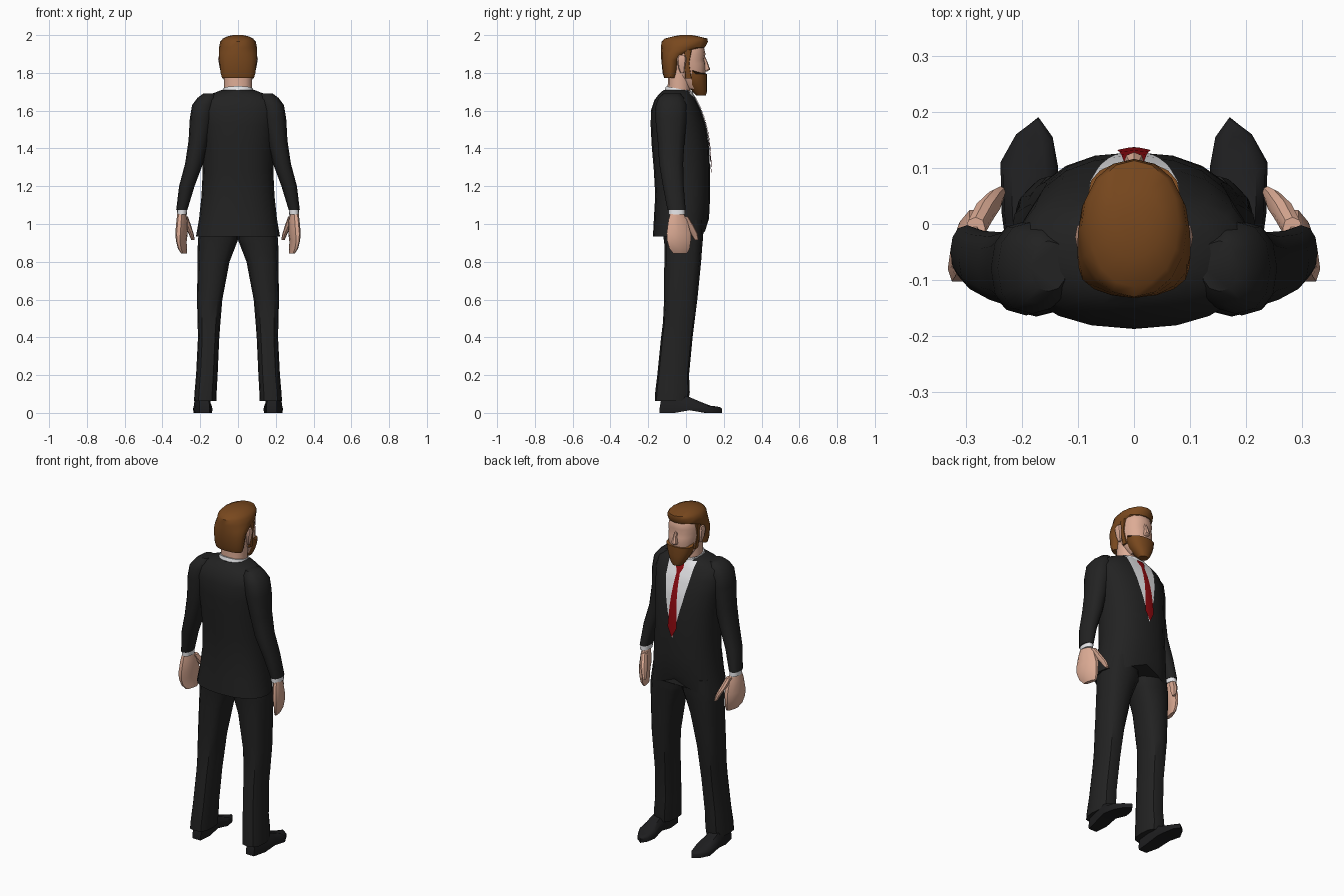
import bpy, bmesh, math
from mathutils import Vector
from mathutils.bvhtree import BVHTree


def mat(name, col):
    m = bpy.data.materials.new(name)
    m.diffuse_color = (*col, 1)
    return m


SUIT = mat("charcoal_cloth", (0.016, 0.016, 0.016))
SHOE = mat("black_leather", (0.013, 0.013, 0.014))
SKIN = mat("skin", (0.72, 0.41, 0.30))
HAIR = mat("ginger_hair", (0.19, 0.065, 0.013))
WHITE = mat("white_cotton", (0.80, 0.80, 0.82))
RED = mat("red_silk", (0.27, 0.003, 0.005))


def finish(name, bm, material, angle=40, recalc=True):
    if recalc:
        bmesh.ops.recalc_face_normals(bm, faces=bm.faces)
    me = bpy.data.meshes.new(name)
    bm.to_mesh(me)
    bm.free()
    ob = bpy.data.objects.new(name, me)
    bpy.context.collection.objects.link(ob)
    me.materials.append(material)
    bpy.ops.object.select_all(action='DESELECT')
    ob.select_set(True)
    bpy.context.view_layer.objects.active = ob
    bpy.ops.object.shade_smooth_by_angle(angle=math.radians(angle))
    return ob


def skin_rings(bm, rings):
    for a, b in zip(rings, rings[1:]):
        for i in range(len(a)):
            j = (i + 1) % len(a)
            bm.faces.new((a[i], a[j], b[j], b[i]))
    bm.faces.new(rings[0][::-1])
    bm.faces.new(rings[-1])


def loft(name, sections, material, n=12, power=2.3, side=1, tilt=0, shear=0, adjust=None):
    """Stack rounded sections given as (z, x0, x1, y0, y1)."""
    bm = bmesh.new()
    rings = []
    for k, (z, x0, x1, y0, y1) in enumerate(sections):
        ring = []
        for i in range(n):
            t = 2 * math.pi * i / n
            c, s = math.cos(t), math.sin(t)
            dx = math.copysign(abs(c) ** (2 / power), c) * (x1 - x0) / 2
            dy = math.copysign(abs(s) ** (2 / power), s) * (y1 - y0) / 2
            p = Vector(((x0 + x1) / 2 + dx - shear * dy, (y0 + y1) / 2 + dy, z + tilt * dy))
            if adjust:
                p = adjust(k, p)
            p.x *= side
            ring.append(bm.verts.new(p))
        rings.append(ring)
    skin_rings(bm, rings)
    return finish(name, bm, material)


def sym(rows):
    return [(z, -r, r, y0, y1) for z, r, y0, y1 in rows]


# Jacket body, with the hem cut away at the front
def hem(k, p):
    if k == 0:
        p.z += 0.065 * max(0, 1 - abs(p.x) / 0.15) * (p.y > 0)
    return p


jacket = loft("jacket", sym([
    (0.935, 0.222, -0.175, 0.108), (1.03, 0.206, -0.17, 0.122), (1.15, 0.193, -0.163, 0.128),
    (1.28, 0.187, -0.17, 0.128), (1.42, 0.193, -0.182, 0.12), (1.52, 0.203, -0.187, 0.103),
    (1.60, 0.213, -0.186, 0.078), (1.655, 0.20, -0.168, 0.052), (1.685, 0.15, -0.145, 0.036),
    (1.71, 0.085, -0.118, 0.018)]), SUIT, n=20, adjust=hem)
bm = bmesh.new()
bm.from_mesh(jacket.data)
tree = BVHTree.FromBMesh(bm)
bm.free()


# Thin cloth plates draped on the chest: rows of (z, half width)
def drape(name, outline, material, lift, cols=8, steps=5):
    rows = []
    for (z0, w0), (z1, w1) in zip(outline, outline[1:]):
        rows += [(z0 + (z1 - z0) * i / steps, w0 + (w1 - w0) * i / steps) for i in range(steps)]
    rows.append(outline[-1])
    bm = bmesh.new()
    grid = []
    for z, w in rows:
        line = []
        for i in range(cols + 1):
            x = w * (2 * i / cols - 1)
            hit = tree.ray_cast(Vector((x, 1, z)), Vector((0, -1, 0)))[0]
            line.append(bm.verts.new((x, hit.y + lift, z)))
        grid.append(line)
    for a, b in zip(grid, grid[1:]):
        for i in range(cols):
            bm.faces.new((a[i], a[i + 1], b[i + 1], b[i]))
    return finish(name, bm, material, recalc=False)


drape("shirt_front", [(1.695, 0.085), (1.60, 0.078), (1.48, 0.055), (1.26, 0.003)], WHITE, 0.005)
drape("tie", [(1.675, 0.022), (1.655, 0.024), (1.625, 0.011), (1.32, 0.030), (1.265, 0.003)],
      RED, 0.009, cols=4)

# Collar and neck
loft("collar", sym([(1.68, 0.088, -0.118, 0.045), (1.715, 0.08, -0.108, 0.038)]), WHITE, n=14, tilt=-0.2)
loft("neck", sym([(1.66, 0.075, -0.10, 0.025), (1.72, 0.075, -0.097, 0.025),
                  (1.82, 0.075, -0.095, 0.03)]), SKIN)

# Head, nose, beard and hair
loft("head", sym([
    (1.715, 0.045, 0.0, 0.088), (1.76, 0.07, -0.05, 0.098), (1.81, 0.081, -0.09, 0.105),
    (1.85, 0.086, -0.10, 0.104), (1.87, 0.087, -0.10, 0.097), (1.90, 0.087, -0.10, 0.103),
    (1.95, 0.08, -0.10, 0.092), (1.98, 0.05, -0.06, 0.06)]), SKIN, n=16)
loft("nose", sym([(1.808, 0.013, 0.085, 0.112), (1.818, 0.019, 0.085, 0.128),
                  (1.85, 0.012, 0.085, 0.117), (1.885, 0.008, 0.085, 0.102)]), SKIN, n=8)


def beard_rise(k, p):
    if k == 4:  # dips on the cheeks, climbs toward the ears
        p.z += 0.05 * max(0, (0.05 - p.y) / 0.05) if p.y < 0.05 else 0
    return p


loft("beard", sym([
    (1.68, 0.028, 0.055, 0.105), (1.70, 0.043, 0.035, 0.111), (1.74, 0.066, 0.005, 0.112),
    (1.77, 0.077, -0.005, 0.112), (1.795, 0.082, -0.008, 0.111)]), HAIR, n=16, adjust=beard_rise)
loft("hair", sym([
    (1.772, 0.084, -0.115, -0.048), (1.80, 0.092, -0.124, -0.04), (1.87, 0.099, -0.131, -0.025),
    (1.905, 0.101, -0.132, 0.025), (1.935, 0.10, -0.132, 0.10), (1.965, 0.094, -0.13, 0.116),
    (1.982, 0.08, -0.112, 0.113), (1.995, 0.052, -0.06, 0.06), (2.0, 0.025, -0.03, 0.03)]),
    HAIR, n=16, power=2.1)

# Shoe outline from heel to toe
sole = [(.15, -.14), (.205, -.14), (.225, -.06), (.236, .02), (.238, .11), (.21, .16),
        (.17, .19), (.145, .155), (.135, .10), (.145, .02), (.142, -.06)]

for s, tag in ((1, "right"), (-1, "left")):
    loft("ear_" + tag, [(1.80, .078, .09, -.03, -.01), (1.83, .078, .098, -.042, -.005),
                        (1.875, .08, .105, -.048, .002), (1.895, .08, .1, -.04, -.005)],
         SKIN, n=8, side=s)
    loft("sideburn_" + tag, [(1.77, .06, .081, -.005, .03), (1.85, .07, .091, -.008, .018),
                             (1.92, .07, .093, -.012, .03)], HAIR, n=8, power=4, side=s)
    # Sleeve, cuff and hand
    loft("sleeve_" + tag, [
        (1.69, .12, .185, -.12, -.03), (1.667, .11, .215, -.145, -.01), (1.63, .12, .243, -.16, .004),
        (1.56, .13, .255, -.163, .005), (1.44, .155, .262, -.15, -.008), (1.32, .185, .28, -.142, -.015),
        (1.20, .23, .312, -.122, -.012), (1.075, .268, .327, -.098, -.002)],
        SUIT, n=12, side=s)
    loft("cuff_" + tag, [(1.09, .268, .322, -.093, -.006), (1.05, .27, .324, -.092, -.004)],
         WHITE, side=s)
    loft("hand_" + tag, [
        (1.06, .278, .318, -.083, -.015), (1.02, .272, .322, -.095, .008),
        (0.95, .272, .326, -.105, .028), (0.91, .278, .322, -.102, .028),
        (0.87, .277, .312, -.09, .022), (0.845, .275, .298, -.07, .008)],
        SKIN, n=10, side=s, shear=0.25)
    loft("thumb_" + tag, [
        (1.04, .265, .30, -.03, .012), (0.99, .248, .285, .0, .042),
        (0.95, .235, .262, .022, .062), (0.915, .229, .247, .045, .067)], SKIN, n=8, side=s)
    # Trouser leg
    loft("trouser_leg_" + tag, [
        (1.02, -.002, .195, -.125, .095), (0.92, -.002, .212, -.118, .09), (0.895, .008, .213, -.115, .087),
        (0.80, .045, .214, -.115, .08), (0.60, .083, .217, -.116, .06), (0.48, .093, .214, -.122, .045),
        (0.40, .099, .212, -.132, .035), (0.20, .108, .222, -.152, .016), (0.11, .113, .23, -.163, .02),
        (0.062, .115, .233, -.165, .012)], SUIT, n=12, power=2.7, side=s)
    # Shoe with a small arch behind the ball of the foot
    bm = bmesh.new()
    rings = []
    for k, scale in enumerate((0.95, 1.0, 0.9, 0.6)):
        ring = []
        for x, y in sole:
            top = 0.10 if y < -0.03 else 0.10 - 0.065 * min(1, (y + 0.03) / 0.19)
            arch = 0.014 if 0 < y < 0.05 else 0.0
            z = (arch, 0.022, 0.022 + 0.6 * (top - 0.022), top)[k]
            ring.append(bm.verts.new((s * (.188 + (x - .188) * scale), .02 + (y - .02) * (scale + 1) / 2 if k > 1
                                      else y, z)))
        rings.append(ring)
    skin_rings(bm, rings)
    bmesh.ops.triangulate(bm, faces=[f for f in bm.faces if len(f.verts) > 4])
    finish("shoe_" + tag, bm, SHOE)
